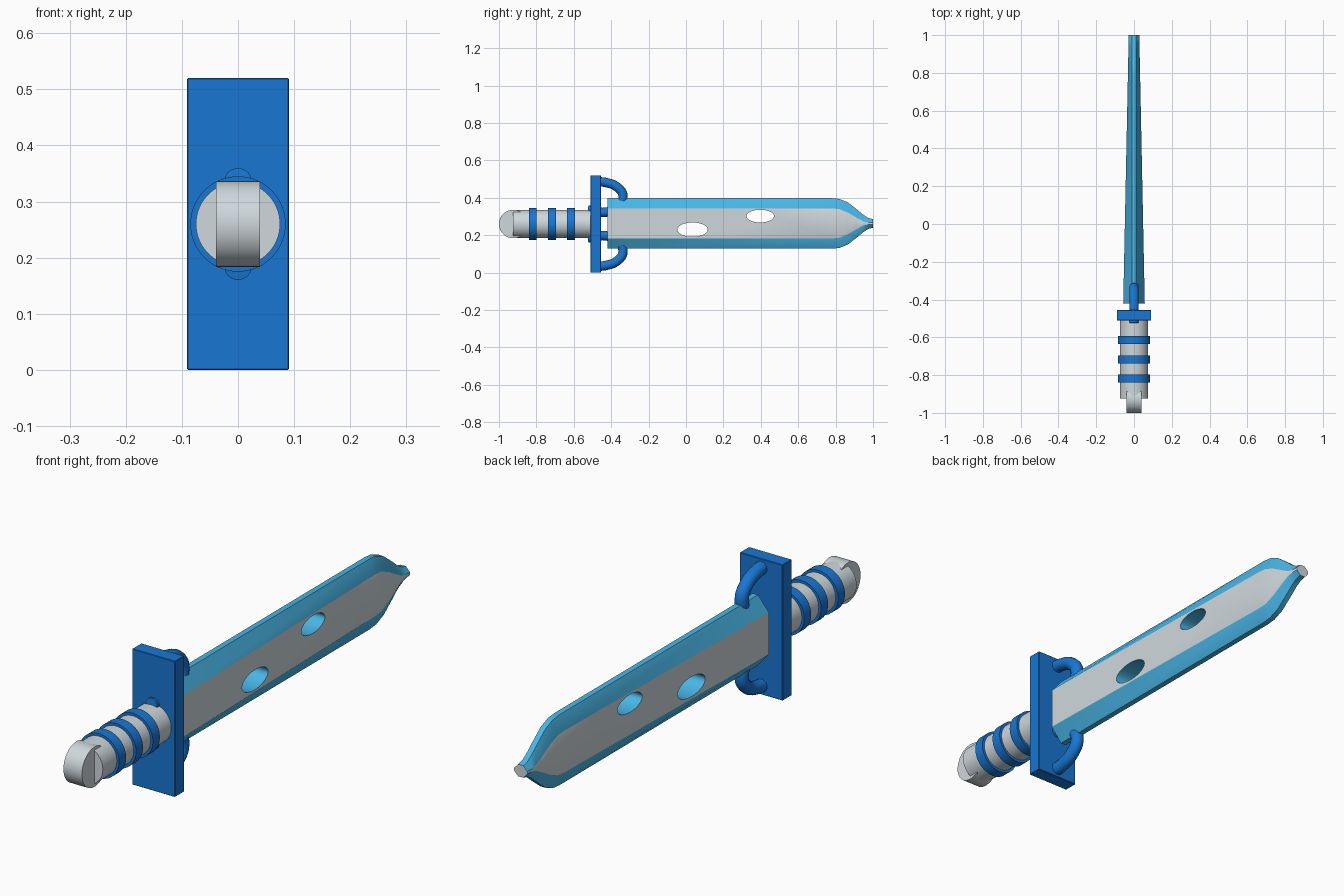
import bpy, bmesh, math
from mathutils import Matrix, Vector

if "Cube" in bpy.data.objects:
    bpy.data.objects.remove(bpy.data.objects["Cube"])

ZC = 0.26  # height of the sword's long axis


def material(name, hex_rgb):
    m = bpy.data.materials.new(name)
    lin = []
    for i in (0, 2, 4):
        c = int(hex_rgb[i:i + 2], 16) / 255
        lin.append(c / 12.92 if c < 0.04045 else ((c + 0.055) / 1.055) ** 2.4)
    m.diffuse_color = (*lin, 1)
    m.use_nodes = True
    m.node_tree.nodes["Principled BSDF"].inputs["Base Color"].default_value = m.diffuse_color
    return m


GREY = material("light_grey", "CFD8DC")
BLUE = material("strong_blue", "1976D2")
CYAN = material("sky_blue", "4FC3F7")


def make(name, bm, *mats):
    bmesh.ops.recalc_face_normals(bm, faces=bm.faces)
    me = bpy.data.meshes.new(name)
    bm.to_mesh(me)
    bm.free()
    ob = bpy.data.objects.new(name, me)
    bpy.context.collection.objects.link(ob)
    for m in mats:
        me.materials.append(m)
    return ob


def smooth(ob):
    bpy.ops.object.select_all(action='DESELECT')
    ob.select_set(True)
    bpy.context.view_layer.objects.active = ob
    bpy.ops.object.shade_smooth_by_angle(angle=math.radians(30))


def cylinder(name, axis, centre, radius, length, mat):
    bm = bmesh.new()
    rot = Matrix.Rotation(math.pi / 2, 4, 'X' if axis == 'y' else 'Y')
    bmesh.ops.create_cone(bm, cap_ends=True, segments=64, radius1=radius, radius2=radius,
                          depth=length, matrix=Matrix.Translation(centre) @ rot)
    ob = make(name, bm, mat)
    smooth(ob)
    return ob


# Grip, its three bands and the disc pommel
cylinder("grip", 'y', (0, -0.705, ZC), 0.075, 0.44, GREY)
for i, y in enumerate((-0.819, -0.717, -0.615)):
    cylinder(f"grip_band_{i + 1}", 'y', (0, y, ZC), 0.085, 0.042, BLUE)
cylinder("pommel", 'x', (0, -0.924, ZC), 0.0762, 0.078, GREY)

# Guard plate
bm = bmesh.new()
bmesh.ops.create_cube(bm, size=1, matrix=Matrix.Translation((0, -0.483, ZC))
                      @ Matrix.Diagonal((0.182, 0.056, 0.52, 1)))
bmesh.ops.bevel(bm, geom=bm.edges[:], offset=0.002, segments=1, affect='EDGES')
make("guard", bm, BLUE)

# Curved hooks from the guard into the blade and back through the guard
HOOK = [(-0.48, 0.226), (-0.43, 0.222), (-0.365, 0.195), (-0.337, 0.15),
        (-0.365, 0.09), (-0.43, 0.063), (-0.525, 0.075)]
for side, name in ((1, "upper_hook"), (-1, "lower_hook")):
    cu = bpy.data.curves.new(name, 'CURVE')
    cu.dimensions = '3D'
    cu.bevel_depth = 0.025
    cu.bevel_resolution = 6
    cu.use_fill_caps = True
    sp = cu.splines.new('BEZIER')
    sp.bezier_points.add(len(HOOK) - 1)
    for p, (y, dz) in zip(sp.bezier_points, HOOK):
        p.co = (0, y, ZC + side * dz)
        p.handle_left_type = p.handle_right_type = 'AUTO'
    cu.materials.append(BLUE)
    ob = bpy.data.objects.new(name, cu)
    bpy.context.collection.objects.link(ob)
    bpy.ops.object.select_all(action='DESELECT')
    ob.select_set(True)
    bpy.context.view_layer.objects.active = ob
    bpy.ops.object.convert(target='MESH')
    smooth(bpy.context.view_layer.objects.active)

# Blade: eight-sided section lofted along y (y, edge half height, flat half height)
STATIONS = [(-0.42, 0.135, 0.08), (0.78, 0.135, 0.08), (0.82, 0.131, 0.077),
            (0.865, 0.113, 0.058), (0.91, 0.078, 0.032), (0.95, 0.045, 0.01),
            (0.975, 0.029, 0.006), (1.0, 0.023, 0.005)]
BZ, EDGE = 0.263, 0.011
bm = bmesh.new()
rings = []
for y, h, f in STATIONS:
    t = 0.057 - 0.029 * (y + 0.42) / 1.42
    pts = [(t, -f), (t, f), (EDGE, h), (-EDGE, h), (-t, f), (-t, -f), (-EDGE, -h), (EDGE, -h)]
    rings.append([bm.verts.new((x, y, BZ + z)) for x, z in pts])
for a, b in zip(rings, rings[1:]):
    for i in range(8):
        j = (i + 1) % 8
        face = bm.faces.new((a[i], a[j], b[j], b[i]))
        face.material_index = 0 if i in (0, 4) else 1  # flats grey, bevels blue
bm.faces.new(rings[0])
bm.faces.new(rings[-1])
blade = make("blade", bm, GREY, CYAN)

# Two oval holes cut through the blade, lined in sky blue
for y, z, ry, rz in ((0.035, 0.23, 0.081, 0.038), (0.397, 0.302, 0.073, 0.034)):
    bm = bmesh.new()
    bmesh.ops.create_cone(bm, cap_ends=True, segments=48, radius1=1, radius2=1, depth=0.4,
                          matrix=Matrix.Translation((0, y, z)) @ Matrix.Diagonal((1, ry, rz, 1))
                          @ Matrix.Rotation(math.pi / 2, 4, 'Y'))
    for face in bm.faces:
        face.material_index = 1
    cutter = make("hole_cutter", bm, GREY, CYAN)
    cutter.hide_render = True
    mod = blade.modifiers.new("hole", 'BOOLEAN')
    mod.operation = 'DIFFERENCE'
    mod.solver = 'EXACT'
    mod.object = cutter
    bpy.ops.object.select_all(action='DESELECT')
    blade.select_set(True)
    bpy.context.view_layer.objects.active = blade
    bpy.ops.object.modifier_apply(modifier=mod.name)
    bpy.data.objects.remove(cutter)
smooth(blade)
